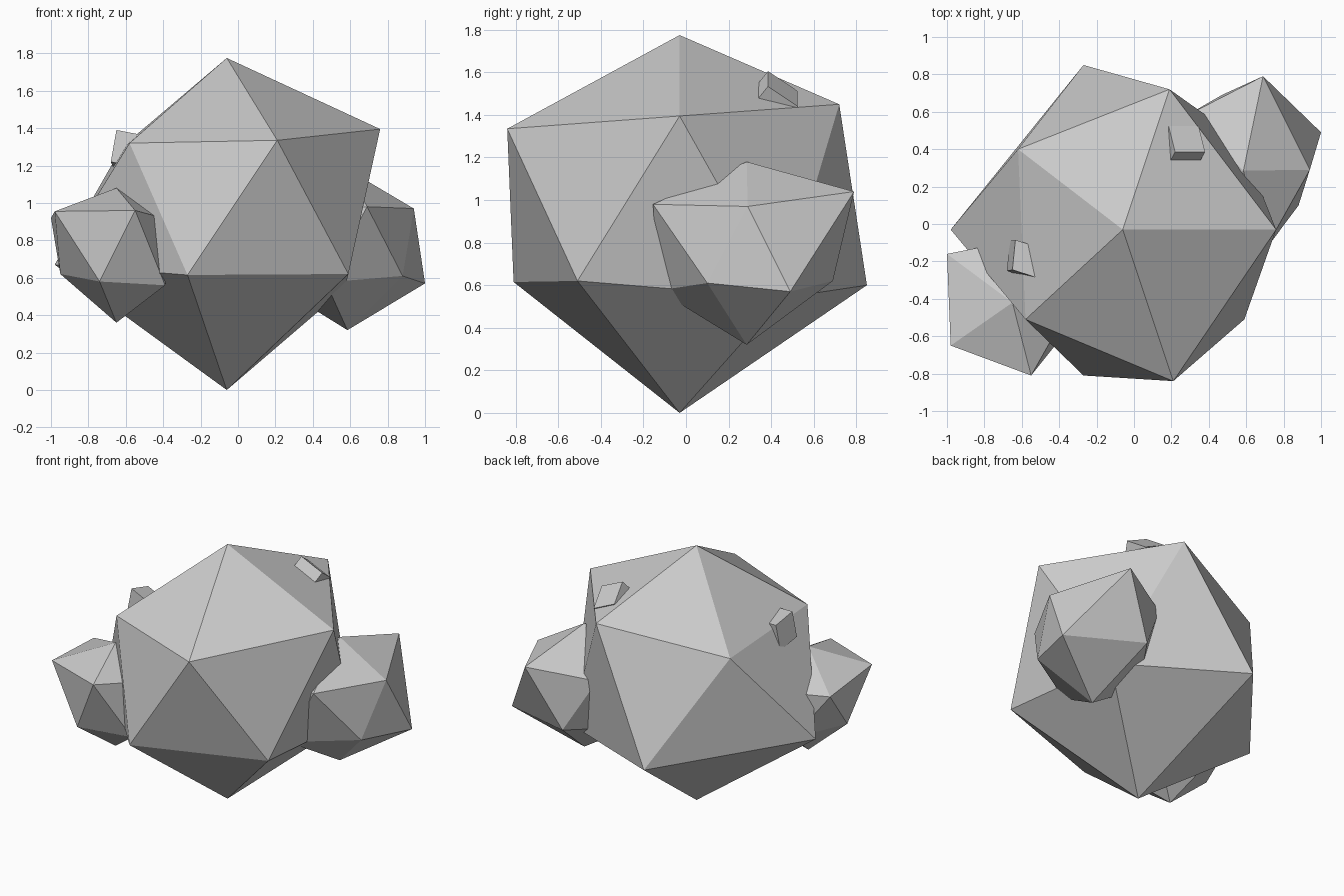
import bpy
from mathutils import Vector

if "Cube" in bpy.data.objects:
    bpy.data.objects.remove(bpy.data.objects["Cube"])


def make(name, verts, faces):
    me = bpy.data.meshes.new(name)
    me.from_pydata(verts, [], faces)
    me.update()
    ob = bpy.data.objects.new(name, me)
    bpy.context.collection.objects.link(ob)
    return ob


def boulder(name, x, y, top, bottom, upper, lower):
    """Uneven 20-sided rock: two poles and two five-point rings."""
    verts = [(x, y, top)] + upper + lower + [(x, y, bottom)]
    faces = []
    for k in range(5):
        n = (k + 1) % 5
        u, un, l, ln = 1 + k, 1 + n, 6 + k, 6 + n
        faces += [(0, u, un), (u, l, un), (l, ln, un), (l, 11, ln)]
    return make(name, verts, faces)


def chip(name, corner, a, b, c):
    """Small block from one corner and three edge vectors."""
    p, a, b, c = map(Vector, (corner, a, b, c))
    verts = [p + a * i + b * j + c * k
             for i in (0, 1) for j in (0, 1) for k in (0, 1)]
    faces = [(0, 1, 3, 2), (4, 6, 7, 5), (0, 4, 5, 1),
             (2, 3, 7, 6), (0, 2, 6, 4), (1, 5, 7, 3)]
    if a.cross(b).dot(c) < 0:
        faces = [f[::-1] for f in faces]
    return make(name, verts, faces)


# Large central rock
boulder("main_rock", -0.06, -0.03, 1.775, 0.0,
        [(.21, -.84, 1.335), (.76, -.03, 1.395), (.19, .72, 1.45),
         (-.62, .40, 1.30), (-.58, -.51, 1.32)],
        [(.59, -.51, .62), (.57, .45, .54), (-.27, .85, .60),
         (-.98, -.03, .67), (-.27, -.81, .615)])

# Side rock at the back right
boulder("right_rock", 0.585, 0.285, 1.18, 0.32,
        [(.69, -.155, .98), (.94, .29, .97), (.69, .79, 1.04),
         (.28, .58, .97), (.27, .06, .95)],
        [(.88, .10, .61), (1.0, .49, .57), (.47, .69, .62),
         (.20, .285, .56), (.47, -.13, .575)])

# Side rock at the front left
boulder("left_rock", -0.65, -0.42, 1.08, 0.36,
        [(-.55, -.81, .96), (-.33, -.42, .90), (-.55, -.07, .88),
         (-1.0, -.16, .92), (-.98, -.65, .955)],
        [(-.39, -.61, .56), (-.39, -.23, .58), (-.74, -.12, .58),
         (-.95, -.42, .62), (-.74, -.715, .58)])

# Small stone chips stuck in the surface
chip("right_chip", (.22, .385, 1.606),
     (.16, 0, -.072), (-.035, .14, -.094), (-.055, -.10, -.125))
chip("left_chip", (-.65, -.245, 1.39),
     (.016, .16, -.04), (-.03, -.006, -.17), (.157, -.05, -.03))
